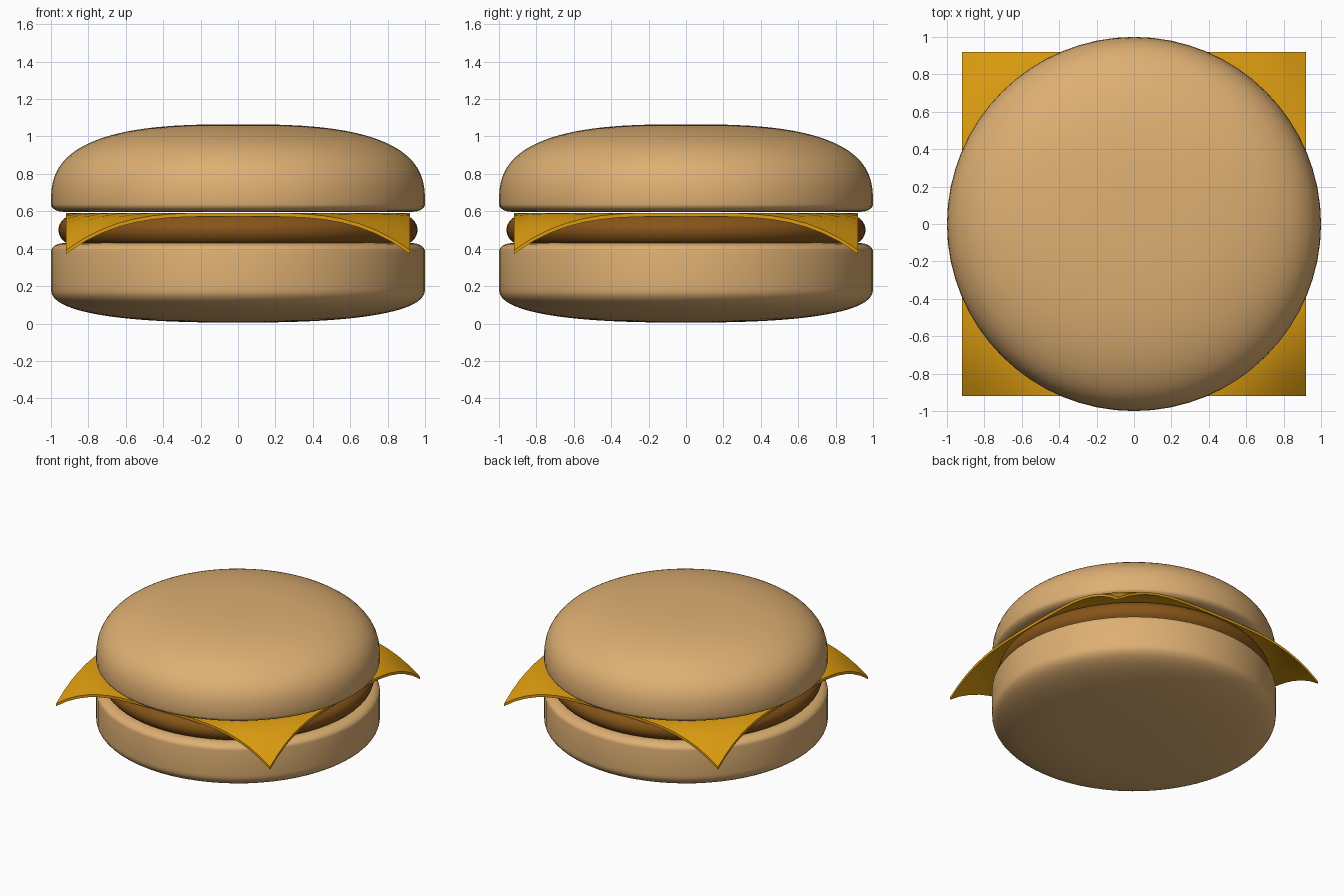
import bpy, bmesh, math

if "Cube" in bpy.data.objects:
    bpy.data.objects.remove(bpy.data.objects["Cube"])


def material(name, rgb):
    m = bpy.data.materials.new(name)
    m.diffuse_color = (*rgb, 1)
    m.use_nodes = True
    m.node_tree.nodes["Principled BSDF"].inputs["Base Color"].default_value = m.diffuse_color
    return m


def finish(bm, name, mat):
    bmesh.ops.recalc_face_normals(bm, faces=bm.faces[:])
    mesh = bpy.data.meshes.new(name)
    bm.to_mesh(mesh)
    bm.free()
    obj = bpy.data.objects.new(name, mesh)
    bpy.context.collection.objects.link(obj)
    mesh.materials.append(mat)
    for p in mesh.polygons:
        p.use_smooth = True
    return obj


def arc(r, w, h, z, power, start, end, steps=14):
    """Superellipse corner, w wide and h high, whose outermost point is at (r, z)."""
    pts = []
    for i in range(steps + 1):
        a = math.radians(start + (end - start) * i / steps)
        c, s = max(math.cos(a), 0), math.sin(a)
        e = 2 / power
        pts.append((r - w + w * c ** e, z + math.copysign(abs(s) ** e, s) * h))
    return pts


def lathe(name, profile, mat, steps=64):
    bm = bmesh.new()
    verts = [bm.verts.new((x, 0, z)) for x, z in profile]
    edges = [bm.edges.new(p) for p in zip(verts, verts[1:])]
    bmesh.ops.spin(bm, geom=verts + edges, cent=(0, 0, 0), axis=(0, 0, 1),
                   angle=math.tau, steps=steps)
    bmesh.ops.remove_doubles(bm, verts=bm.verts[:], dist=0.0005)
    return finish(bm, name, mat)


bread = material("bread", (0.73, 0.43, 0.17))
meat = material("meat", (0.24, 0.09, 0.01))
yellow = material("cheese", (0.72, 0.33, 0.005))

# Bottom bun: shallow convex base, straight side, small rounded top rim
lathe("bottom_bun",
      arc(1, 1, 0.185, 0.19, 2.5, -90, 0, 24)
      + arc(1, 0.07, 0.045, 0.385, 2, 0, 90, 6) + [(0, 0.43)], bread)

# Patty: disc with a rounded rim
lathe("patty", [(0, 0.415)] + arc(0.96, 0.1, 0.085, 0.5, 2, -90, 90, 16)
      + [(0, 0.585)], meat)

# Top bun: domed crown, rounded lower rim, flat underside
lathe("top_bun",
      [(0, 0.597)] + arc(1, 0.07, 0.04, 0.637, 2, -90, 0, 6)
      + arc(1, 1, 0.428, 0.637, 2.8, 0, 90, 28), bread)

# Cheese slice: thin square sheet whose corners droop past the patty
bm = bmesh.new()
bmesh.ops.create_grid(bm, x_segments=20, y_segments=20, size=0.92)
for v in bm.verts:
    v.co.z = 0.592 - 1.38 * max(0, v.co.xy.length - 0.92) ** 2
sheet = bmesh.ops.extrude_face_region(bm, geom=bm.faces[:], use_keep_orig=True)
for v in sheet["geom"]:
    if isinstance(v, bmesh.types.BMVert):
        v.co.z -= 0.02
cheese = finish(bm, "cheese_slice", yellow)

# Keep the thin cheese edge crisp
bpy.context.view_layer.objects.active = cheese
cheese.select_set(True)
bpy.ops.object.shade_smooth_by_angle(angle=math.radians(40))
